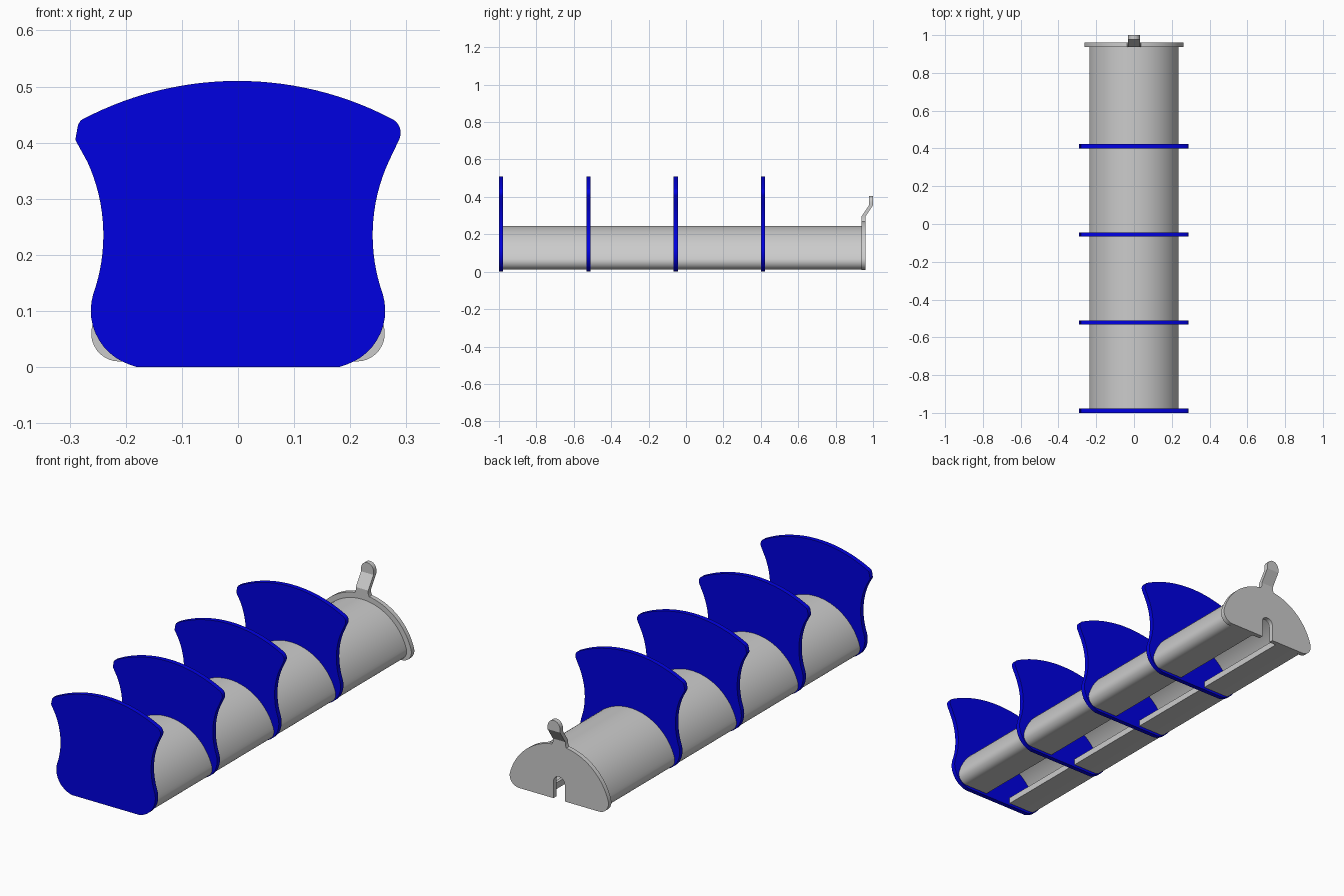
import bpy, bmesh
from math import sin, cos, pi, atan2, sqrt

if "Cube" in bpy.data.objects:
    bpy.data.objects.remove(bpy.data.objects["Cube"])

blue = bpy.data.materials.new("blue")
blue.diffuse_color = (0.0, 0.0, 0.75, 1)
blue.use_nodes = True
blue.node_tree.nodes["Principled BSDF"].inputs["Base Color"].default_value = blue.diffuse_color


def finish(name, bm, mat=None):
    bmesh.ops.recalc_face_normals(bm, faces=bm.faces)
    mesh = bpy.data.meshes.new(name)
    bm.to_mesh(mesh)
    bm.free()
    ob = bpy.data.objects.new(name, mesh)
    bpy.context.collection.objects.link(ob)
    if mat:
        mesh.materials.append(mat)
    bpy.ops.object.select_all(action='DESELECT')
    ob.select_set(True)
    bpy.context.view_layer.objects.active = ob
    bpy.ops.object.shade_smooth_by_angle(angle=0.5)
    return ob


def extrude_y(name, pts, y0, y1, mat=None):
    bm = bmesh.new()
    a = [bm.verts.new((x, y0, z)) for x, z in pts]
    b = [bm.verts.new((x, y1, z)) for x, z in pts]
    bm.faces.new(a)
    bm.faces.new(b[::-1])
    n = len(pts)
    for i in range(n):
        j = (i + 1) % n
        bm.faces.new((a[i], a[j], b[j], b[i]))
    return finish(name, bm, mat)


def arc(cx, cz, r, a0, a1, n):
    return [(cx + r * cos(a0 + (a1 - a0) * i / n), cz + r * sin(a0 + (a1 - a0) * i / n))
            for i in range(n + 1)]


def curve3(p, q, s, n=10):
    # circular arc through three points
    (ax, ay), (bx, by), (cx, cy) = p, q, s
    d = 2 * (ax * (by - cy) + bx * (cy - ay) + cx * (ay - by))
    A, B, C = ax * ax + ay * ay, bx * bx + by * by, cx * cx + cy * cy
    ux = (A * (by - cy) + B * (cy - ay) + C * (ay - by)) / d
    uy = (A * (cx - bx) + B * (ax - cx) + C * (bx - ax)) / d
    a0, a1 = atan2(ay - uy, ax - ux), atan2(cy - uy, cx - ux)
    sweep = (a1 - a0 + pi) % (2 * pi) - pi
    return arc(ux, uy, sqrt((ax - ux) ** 2 + (ay - uy) ** 2), a0, a0 + sweep, n)


def dome_half(R, zb, r):
    # right half of a dome with rounded lower corner, apex to flat bottom
    cz = zb + r
    cx = sqrt((R - r) ** 2 - cz ** 2)
    a = atan2(cz, cx)
    return arc(0, 0, R, pi / 2, a, 24) + arc(cx, cz, r, a, -pi / 2, 10)[1:]


def mirror(pts):
    return [(-x, z) for x, z in reversed(pts)]


# hollow dome channel, open along the bottom with small lips
outer = dome_half(0.245, 0.012, 0.045) + [(0.07, 0.012), (0.07, 0.042)]
inner = dome_half(0.23, 0.027, 0.03) + [(0.085, 0.027), (0.085, 0.042)]
ring = mirror(outer)[:-1] + outer + inner[::-1] + mirror(inner)[::-1][1:]
extrude_y("channel_body", ring, -0.985, 0.945)

# end flange with round-topped slot
half = dome_half(0.27, 0.01, 0.05)
slot = [(0.03, 0.01)] + arc(0, 0.09, 0.03, 0, pi, 12) + [(-0.03, 0.01)]
extrude_y("end_flange", mirror(half)[:-1] + half + slot, 0.938, 0.96)

# bent pull tab with rounded tip
rows = [(0.25, 0.949, 0.045), (0.27, 0.949, 0.037), (0.28, 0.949, 0.033),
        (0.295, 0.949, 0.033), (0.355, 0.989, 0.033)]
rows += [(0.372 + 0.033 * sin(t * pi / 18), 0.989, 0.033 * cos(t * pi / 18))
         for t in (0, 2, 4, 6, 7, 8, 8.7)]
bm = bmesh.new()
prev = None
for z, y, w in rows:
    cur = [bm.verts.new((sx * w, y + sy * 0.011, z))
           for sx, sy in ((-1, -1), (1, -1), (1, 1), (-1, 1))]
    if prev:
        for i in range(4):
            j = (i + 1) % 4
            bm.faces.new((prev[i], prev[j], cur[j], cur[i]))
    else:
        bm.faces.new(cur[::-1])
    prev = cur
bm.faces.new(prev)
finish("pull_tab", bm)

# four blue divider plates with waisted sides
top = curve3((-0.28, 0.44), (0, 0.51), (0.273, 0.443), 28)
corner = curve3((0.273, 0.443), (0.287, 0.43), (0.288, 0.407), 6)
waist = curve3((0.268, 0.365), (0.24, 0.23), (0.258, 0.13), 16)
foot = curve3((0.258, 0.13), (0.25, 0.052), (0.18, 0.001), 12)
foot[-1] = (0.18, 0.0)
side = waist + foot[1:]
plate = top + corner[1:] + side + mirror(side) + [(-0.29, 0.405), (-0.285, 0.432)]
for k in range(4):
    y = -1 + 0.467 * k
    extrude_y(f"divider_plate_{k + 1}", plate, y, y + 0.022, blue)
